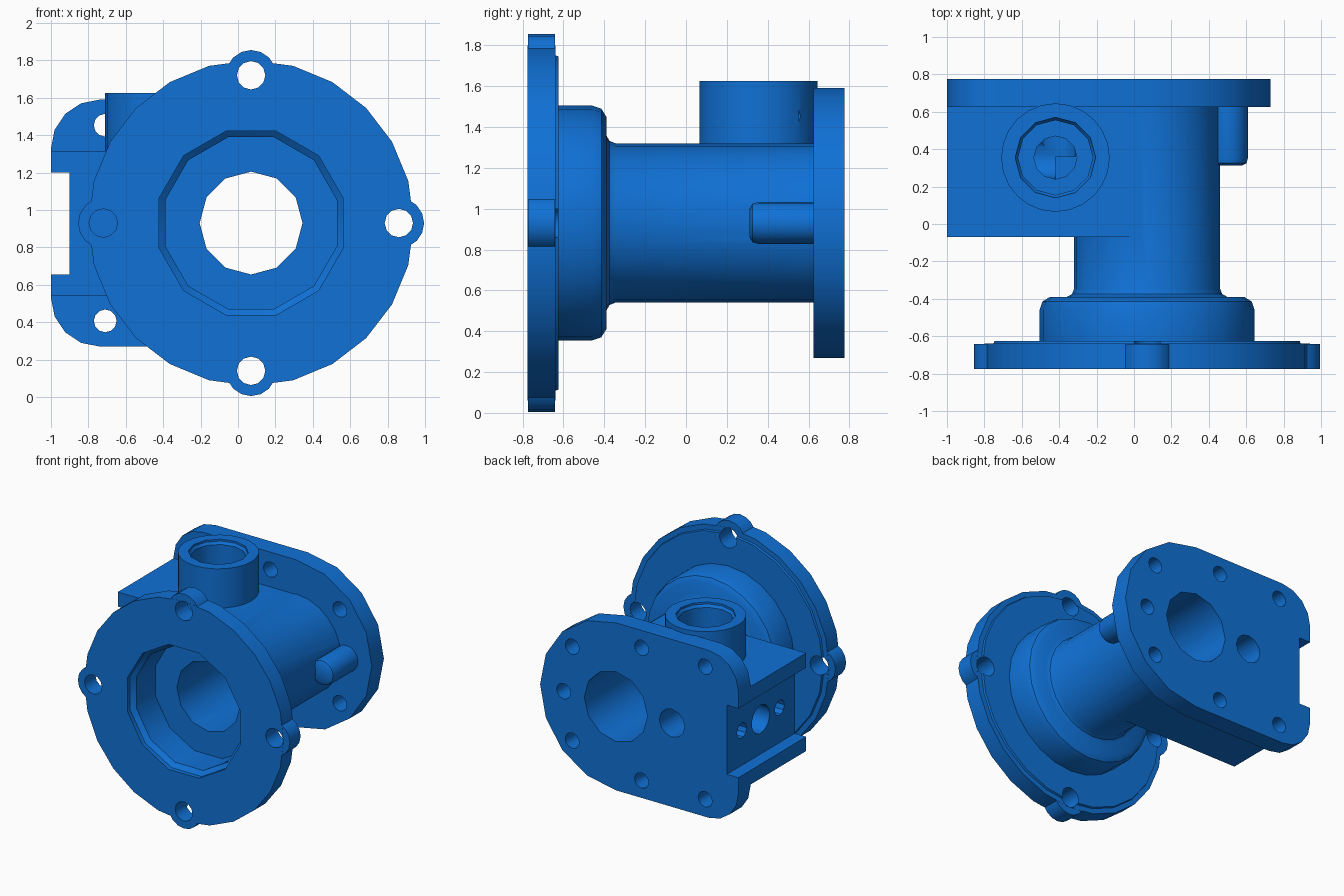
import bpy, bmesh, math
from mathutils import Vector

cube = bpy.data.objects.get("Cube")
if cube:
    bpy.data.objects.remove(cube, do_unlink=True)

CX, CZ = 0.07, 0.93          # main axis of the housing, running along y
PX, PY = -0.42, 0.355        # axis of the vertical port

blue = bpy.data.materials.new("blue paint")
blue.use_nodes = True
COLOUR = (0.005, 0.165, 0.67, 1)
blue.diffuse_color = COLOUR
blue.node_tree.nodes["Principled BSDF"].inputs["Base Color"].default_value = COLOUR


def finish(name, bm):
    bmesh.ops.recalc_face_normals(bm, faces=bm.faces)
    mesh = bpy.data.meshes.new(name)
    bm.to_mesh(mesh)
    bm.free()
    mesh.materials.append(blue)
    ob = bpy.data.objects.new(name, mesh)
    bpy.context.collection.objects.link(ob)
    return ob


def lathe(name, profile, axis, c, n=24, turn=0.0):
    """Closed solid of revolution; profile is (radius, height along axis)."""
    place = {"X": lambda a, b, h: (h, c[0] + a, c[1] + b),
             "Y": lambda a, b, h: (c[0] + a, h, c[1] + b),
             "Z": lambda a, b, h: (c[0] + a, c[1] + b, h)}[axis]
    bm = bmesh.new()
    rings = []
    for r, h in profile:
        rings.append([bm.verts.new(place(r * math.cos(t), r * math.sin(t), h))
                      for t in (turn + 2 * math.pi * i / n for i in range(n))])
    for lo, hi in zip(rings, rings[1:]):
        for i in range(n):
            j = (i + 1) % n
            bm.faces.new((lo[i], lo[j], hi[j], hi[i]))
    bm.faces.new(rings[0])
    bm.faces.new(rings[-1])
    return finish(name, bm)


def rod(name, r, h0, h1, axis, c, n=12, turn=0.0):
    return lathe(name, [(r, h0), (r, h1)], axis, c, n, turn)


def plate(name, outline, y0, y1):
    """Extrude an x-z outline along y."""
    bm = bmesh.new()
    face = bm.faces.new([bm.verts.new((x, y0, z)) for x, z in outline])
    out = bmesh.ops.extrude_face_region(bm, geom=[face])
    verts = [g for g in out["geom"] if isinstance(g, bmesh.types.BMVert)]
    bmesh.ops.translate(bm, verts=verts, vec=Vector((0, y1 - y0, 0)))
    return finish(name, bm)


def arc(cx, cz, r, a0, a1, steps):
    return [(cx + r * math.cos(t), cz + r * math.sin(t))
            for t in (math.radians(a0 + (a1 - a0) * i / steps) for i in range(steps + 1))]


def rect(x0, x1, z0, z1):
    return [(x0, z0), (x1, z0), (x1, z1), (x0, z1)]


def combine(target, tool, operation):
    mod = target.modifiers.new("bool", "BOOLEAN")
    mod.operation = operation
    mod.solver = "EXACT"
    mod.object = tool
    bpy.context.view_layer.objects.active = target
    bpy.ops.object.modifier_apply(modifier=mod.name)
    bpy.data.objects.remove(tool, do_unlink=True)


# Turned body: front flange, raised face, rounded cup and tube
body = lathe("valve_housing", [
    (0.87, -0.775), (0.87, -0.64), (0.83, -0.64), (0.825, -0.625), (0.575, -0.625),
    (0.575, -0.46), (0.56, -0.415), (0.52, -0.39), (0.43, -0.39), (0.402, -0.375),
    (0.39, -0.345), (0.39, 0.70)], "Y", (CX, CZ))

# Four ears around the front flange
ears = [(CX + 0.79 * math.cos(k * math.pi / 2), CZ + 0.79 * math.sin(k * math.pi / 2))
        for k in range(4)]
solids = [rod("ear", 0.135, -0.774, -0.641, "Y", e, 16) for e in ears]

# Rear flange with a round end and two rounded corners
outline = (arc(CX, CZ, 0.66, -90, 90, 8)
           + arc(-0.74, CZ + 0.40, 0.26, 90, 180, 4)
           + arc(-0.74, CZ - 0.40, 0.26, 180, 270, 4))
solids.append(plate("rear_flange", outline, 0.625, 0.775))

# Side block, vertical port and blind bolt boss
solids.append(plate("side_block", rect(-0.999, CX, 0.5425, 1.3155), -0.07, 0.70))
solids.append(rod("port", 0.29, 1.0, 1.625, "Z", (PX, PY), 24))
solids.append(lathe("bolt_boss", [(0.07, 0.312), (0.095, 0.325), (0.102, 0.355),
                                  (0.102, 0.70)], "Y", (0.507, CZ), 16))
for s in solids:
    combine(body, s, "UNION")

# Bores
cuts = [
    lathe("front_recess", [(0.51, -0.9), (0.51, -0.74), (0.475, -0.71), (0.475, -0.47)],
          "Y", (CX, CZ), 12, math.radians(15)),
    rod("main_bore", 0.275, -0.6, 0.9, "Y", (CX, CZ), 12),
    lathe("port_bore", [(0.215, 1.7), (0.215, 1.61), (0.2, 1.59), (0.2, 1.25)],
          "Z", (PX, PY), 12),
    rod("port_passage", 0.115, 0.92, 1.3, "Z", (PX, PY), 12),
    rod("rear_passage", 0.11, 0.36, 0.9, "Y", (PX, CZ), 12),
    plate("side_slot", rect(-1.1, -0.9, 0.655, 1.2), -0.2, 0.9),
    rod("side_passage", 0.112, -1.1, PX, "X", (PY, CZ), 12, 0.1),
]

# Bolt holes: side face, front ears, rear flange
cuts += [rod("side_hole", 0.06, -1.1, -0.72, "X", (PY + d, CZ), 10) for d in (-0.235, 0.235)]
cuts += [rod("ear_hole", 0.076, -0.9, -0.5, "Y", e, 12) for e in ears]
rear = [(x, CZ + s * dz) for s in (-1, 1)
        for x, dz in ((-0.71, 0.523), (-0.155, 0.523), (0.45, 0.37))]
cuts += [rod("rear_hole", 0.061, 0.55, 0.9, "Y", p, 12) for p in rear]
cuts.append(rod("boss_hole", 0.061, 0.45, 0.9, "Y", (0.525, CZ), 12))
for c in cuts:
    combine(body, c, "DIFFERENCE")

# Smooth round walls, crisp edges
bpy.ops.object.select_all(action="DESELECT")
body.select_set(True)
bpy.context.view_layer.objects.active = body
bpy.ops.object.shade_smooth_by_angle(angle=math.radians(35))
